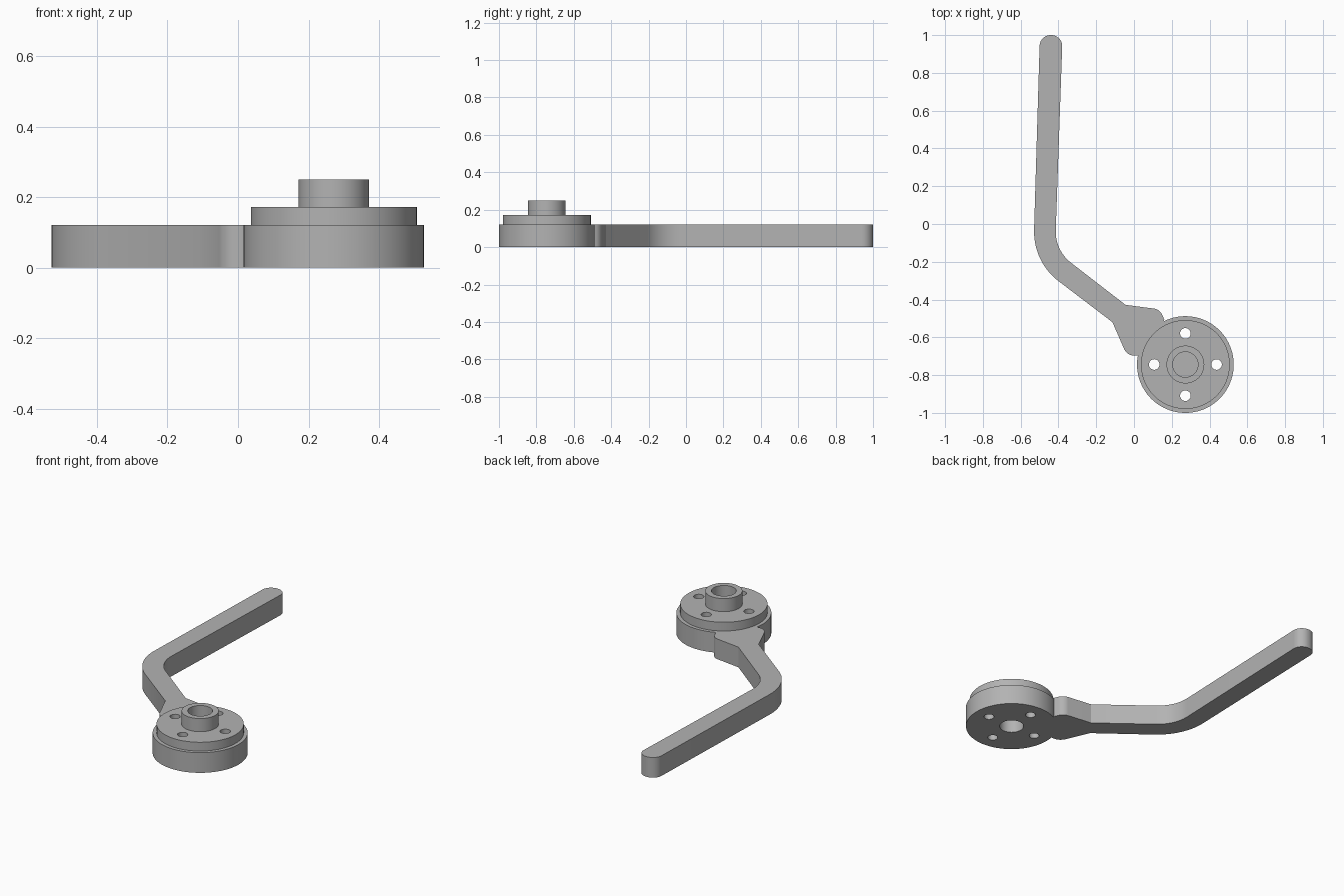
import bpy, bmesh, math
from mathutils import Vector

cube = bpy.data.objects.get("Cube")
if cube:
    bpy.data.objects.remove(cube, do_unlink=True)

HUB = Vector((0.272, -0.744))
HUB_R = 0.256
ARM_H = 0.12
SEGMENTS = 96

grey = bpy.data.materials.new("plain_grey")
grey.use_nodes = True
grey.diffuse_color = (0.45, 0.45, 0.45, 1)
grey.node_tree.nodes["Principled BSDF"].inputs["Base Color"].default_value = grey.diffuse_color


def make_object(name, bm):
    bmesh.ops.recalc_face_normals(bm, faces=bm.faces[:])
    mesh = bpy.data.meshes.new(name)
    bm.to_mesh(mesh)
    bm.free()
    mesh.materials.append(grey)
    obj = bpy.data.objects.new(name, mesh)
    bpy.context.collection.objects.link(obj)
    return obj


def activate(obj):
    bpy.ops.object.select_all(action='DESELECT')
    obj.select_set(True)
    bpy.context.view_layer.objects.active = obj


def smooth(obj):
    activate(obj)
    bpy.ops.object.shade_smooth_by_angle(angle=math.radians(30))


def polar(center, radius, angle):
    return center + radius * Vector((math.cos(angle), math.sin(angle)))


def fillet(before, corner, after, radius, steps=14):
    """Points of an arc that rounds one corner of an outline."""
    a, b = (before - corner).normalized(), (after - corner).normalized()
    half = a.angle(b) / 2
    center = corner + (a + b).normalized() * radius / math.sin(half)
    start = corner + a * radius / math.tan(half) - center
    end = corner + b * radius / math.tan(half) - center
    a0 = math.atan2(start.y, start.x)
    turn = math.atan2(start.x * end.y - start.y * end.x, start.dot(end))
    return [polar(center, radius, a0 + turn * i / steps) for i in range(steps + 1)]


# Bent handle arm with flared root: x, y, corner radius
corners = [
    (0.161, -0.507, 0), (0.137, -0.452, 0.055), (-0.045, -0.428, 0),
    (-0.418, -0.140, 0.21), (-0.378, 1.0, 0.058), (-0.498, 1.0, 0.058),
    (-0.534, -0.20, 0.33), (-0.114, -0.52, 0), (-0.037, -0.697, 0.06),
    (0.017, -0.697, 0),
]
points = [Vector(c[:2]) for c in corners]
outline = []
for i, (x, y, r) in enumerate(corners):
    if r:
        outline += fillet(points[i - 1], points[i], points[(i + 1) % len(points)], r)
    else:
        outline.append(points[i])
# Root follows the round hub
for i in range(13):
    outline.append(polar(HUB, HUB_R - 0.002, math.radians(169 - 52 * i / 12)))

bm = bmesh.new()
face = bm.faces.new([bm.verts.new((p.x, p.y, 0)) for p in outline])
extruded = bmesh.ops.extrude_face_region(bm, geom=[face])
top = [v for v in extruded["geom"] if isinstance(v, bmesh.types.BMVert)]
bmesh.ops.translate(bm, verts=top, vec=(0, 0, ARM_H))
smooth(make_object("handle_arm", bm))

# Stepped hub with central boss, recessed from both ends: radius, height
profile = [
    (0, 0.12), (0.067, 0.12), (0.067, 0), (HUB_R, 0), (HUB_R, ARM_H),
    (0.235, ARM_H), (0.235, 0.172), (0.10, 0.172), (0.10, 0.25),
    (0.067, 0.25), (0.067, 0.16), (0, 0.16),
]
bm = bmesh.new()
verts = [bm.verts.new((r, 0, z)) for r, z in profile]
edges = [bm.edges.new(pair) for pair in zip(verts, verts[1:])]
bmesh.ops.spin(bm, geom=verts + edges, cent=(0, 0, 0), axis=(0, 0, 1),
               angle=math.tau, steps=SEGMENTS, use_duplicate=False)
bmesh.ops.remove_doubles(bm, verts=bm.verts[:], dist=0.0001)
bmesh.ops.translate(bm, verts=bm.verts[:], vec=HUB.to_3d())
hub = make_object("hub", bm)

# Four bolt holes through the hub
bm = bmesh.new()
for i in range(4):
    p = polar(HUB, 0.165, i * math.pi / 2)
    hole = bmesh.ops.create_cone(bm, cap_ends=True, segments=32,
                                 radius1=0.028, radius2=0.028, depth=1)
    bmesh.ops.translate(bm, verts=hole["verts"], vec=p.to_3d())
cutter = make_object("bolt_hole_cutter", bm)
cutter.hide_render = True

cut = hub.modifiers.new("bolt_holes", 'BOOLEAN')
cut.operation = 'DIFFERENCE'
cut.solver = 'EXACT'
cut.object = cutter
activate(hub)
bpy.ops.object.modifier_apply(modifier=cut.name)
bpy.data.objects.remove(cutter, do_unlink=True)
smooth(hub)
